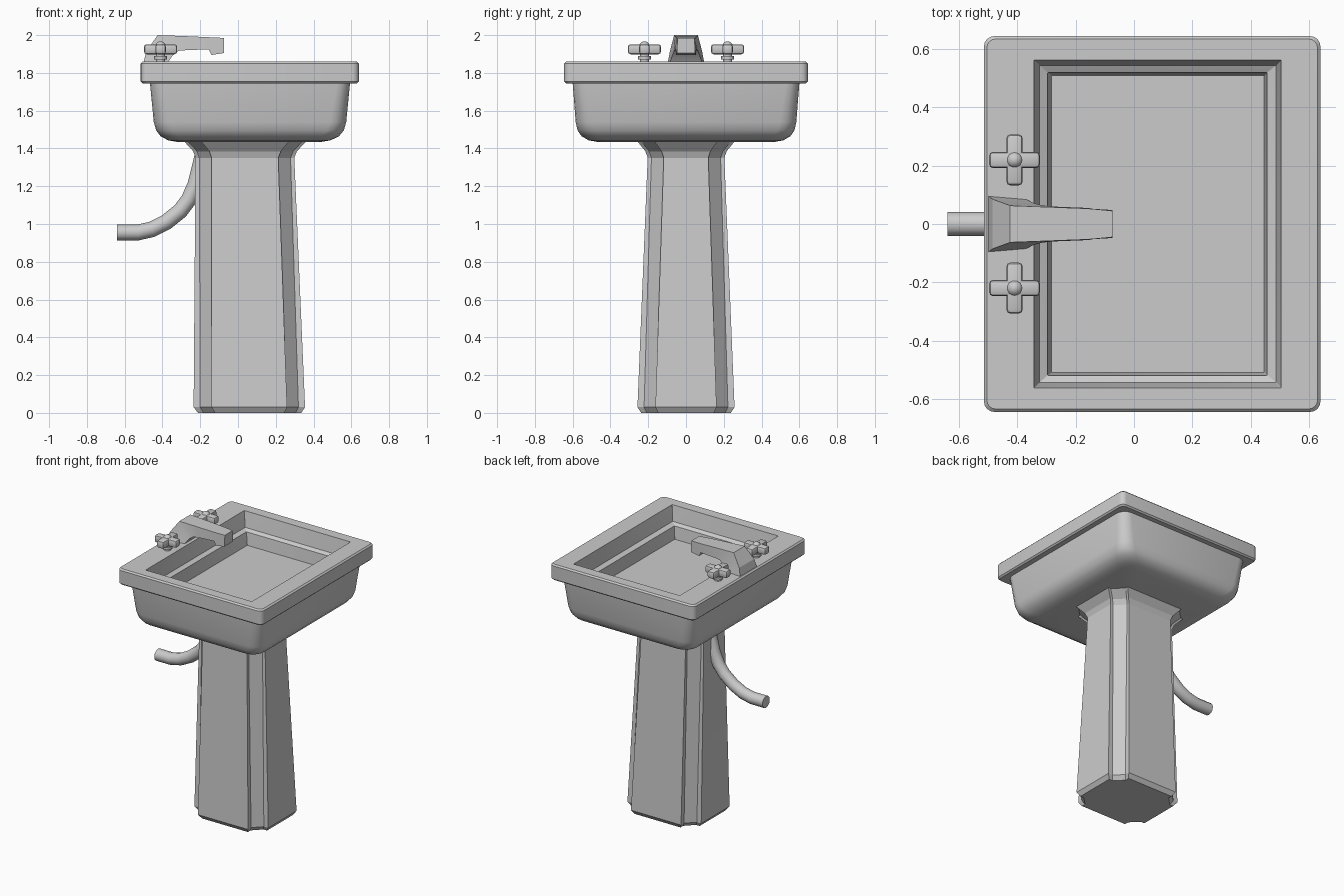
import bpy, bmesh, math
from mathutils import Vector, Matrix

if "Cube" in bpy.data.objects:
    bpy.data.objects.remove(bpy.data.objects["Cube"])


def finish(bm, name, angle=30):
    bmesh.ops.recalc_face_normals(bm, faces=bm.faces[:])
    me = bpy.data.meshes.new(name)
    bm.to_mesh(me)
    bm.free()
    ob = bpy.data.objects.new(name, me)
    bpy.context.collection.objects.link(ob)
    bpy.ops.object.select_all(action='DESELECT')
    ob.select_set(True)
    bpy.context.view_layer.objects.active = ob
    if angle:
        bpy.ops.object.shade_smooth_by_angle(angle=math.radians(angle))
    return ob


def loft(name, rings, angle=30):
    """Skin a list of equal-length closed rings and cap both ends."""
    bm = bmesh.new()
    vs = [[bm.verts.new(p) for p in r] for r in rings]
    n = len(vs[0])
    for a, b in zip(vs, vs[1:]):
        for i in range(n):
            j = (i + 1) % n
            bm.faces.new((a[i], a[j], b[j], b[i]))
    bm.faces.new(vs[0][::-1])
    bm.faces.new(vs[-1])
    return finish(bm, name, angle)


def round_rect(z, x0, x1, h, r, seg=4):
    pts = []
    corners = [(x1 - r, h - r), (x0 + r, h - r), (x0 + r, r - h), (x1 - r, r - h)]
    for k, (cx, cy) in enumerate(corners):
        for i in range(seg + 1):
            a = math.pi / 2 * (k + i / seg)
            pts.append((cx + r * math.cos(a), cy + r * math.sin(a), z))
    return pts


def notched_rect(z, x0, x1, h, c, s):
    """Rectangle with chamfered corners that are set back by a small step."""
    cx, hx = (x0 + x1) / 2, (x1 - x0) / 2
    q = [(hx, h - c), (hx - s, h - c), (hx - c, h - s), (hx - c, h)]
    full = (q + [(-x, y) for x, y in reversed(q)]
            + [(-x, -y) for x, y in q] + [(x, -y) for x, y in reversed(q)])
    return [(cx + x, y, z) for x, y in full]


# Basin: outer bowl, rim, stepped inside and floor as one closed skin
loft("basin", [round_rect(*a) for a in [
    (1.433, -.31, .43, .46, .08),
    (1.443, -.37, .49, .515, .09),
    (1.465, -.41, .535, .553, .09),
    (1.495, -.433, .56, .574, .09),
    (1.54, -.446, .573, .584, .085),
    (1.745, -.466, .593, .60, .07),
    (1.745, -.505, .63, .635, .03),
    (1.755, -.515, .64, .645, .035),
    (1.85, -.515, .64, .645, .035),
    (1.86, -.505, .63, .635, .03),
    (1.86, -.344, .505, .563, .003),
    (1.75, -.325, .488, .545, .003),
    (1.735, -.297, .457, .52, .003),
    (1.645, -.283, .447, .51, .003)]])

# Pedestal: tapered column with set-back corner chamfers, flared at the top
loft("pedestal", [notched_rect(*a) for a in [
    (0, -.212, .335, .237, .09, .03),
    (.03, -.235, .355, .257, .095, .035),
    (1.35, -.225, .298, .203, .085, .02),
    (1.385, -.237, .312, .215, .085, .02),
    (1.437, -.285, .36, .257, .09, .02)]], 20)

# Drain pipe: round section swept along a bend
path = [Vector((x, 0, z)) for x, z in [
    (-.64, .955), (-.53, .955), (-.455, .972), (-.38, 1.01), (-.305, 1.07),
    (-.26, 1.13), (-.225, 1.21), (-.2, 1.31), (-.18, 1.4)]]
rings = []
for i, p in enumerate(path):
    t = (path[min(i + 1, len(path) - 1)] - path[max(i - 1, 0)]).normalized()
    side, up = Vector((0, 1, 0)), Vector((-t.z, 0, t.x))
    rings.append([p + .042 * (math.cos(a) * side + math.sin(a) * up)
                  for a in [math.tau * k / 12 for k in range(12)]])
loft("drain_pipe", rings, 40)

# Spout: sections given as (top x, top z, half width, bottom x, bottom z, half width)
loft("spout", [[(tx, -tw, tz), (tx, tw, tz), (bx, bw, bz), (bx, -bw, bz)]
               for tx, tz, tw, bx, bz, bw in [
    (-.50, 1.857, .096, -.37, 1.857, .085),
    (-.485, 1.915, .085, -.345, 1.893, .072),
    (-.425, 2.0, .063, -.315, 1.917, .064),
    (-.29, 1.995, .058, -.28, 1.92, .06),
    (-.16, 1.989, .053, -.155, 1.925, .055),
    (-.135, 1.988, .051, -.14, 1.895, .052),
    (-.074, 1.985, .045, -.074, 1.905, .048)]], 20)

# Tap handles: cross of bevelled bars, round stem and domed centre
for name, y in (("tap_handle_left", .22), ("tap_handle_right", -.22)):
    bm = bmesh.new()
    at = Matrix.Translation((-.41, y, 0))
    for sx, sy in ((.175, .056), (.056, .175)):
        bmesh.ops.create_cube(bm, size=1, matrix=at @ Matrix.Translation((0, 0, 1.925))
                              @ Matrix.Diagonal((sx, sy, .053, 1)))
    bmesh.ops.bevel(bm, geom=bm.edges[:], offset=.014, segments=2, profile=.5,
                    affect='EDGES')
    for r, z0, z1 in ((.024, 1.857, 1.905), (.034, 1.872, 1.89)):
        bmesh.ops.create_cone(bm, cap_ends=True, segments=16, radius1=r, radius2=r,
                              depth=z1 - z0,
                              matrix=at @ Matrix.Translation((0, 0, (z0 + z1) / 2)))
    bmesh.ops.create_uvsphere(bm, u_segments=16, v_segments=8, radius=.029,
                              matrix=at @ Matrix.Translation((0, 0, 1.938)))
    finish(bm, name, 40)
